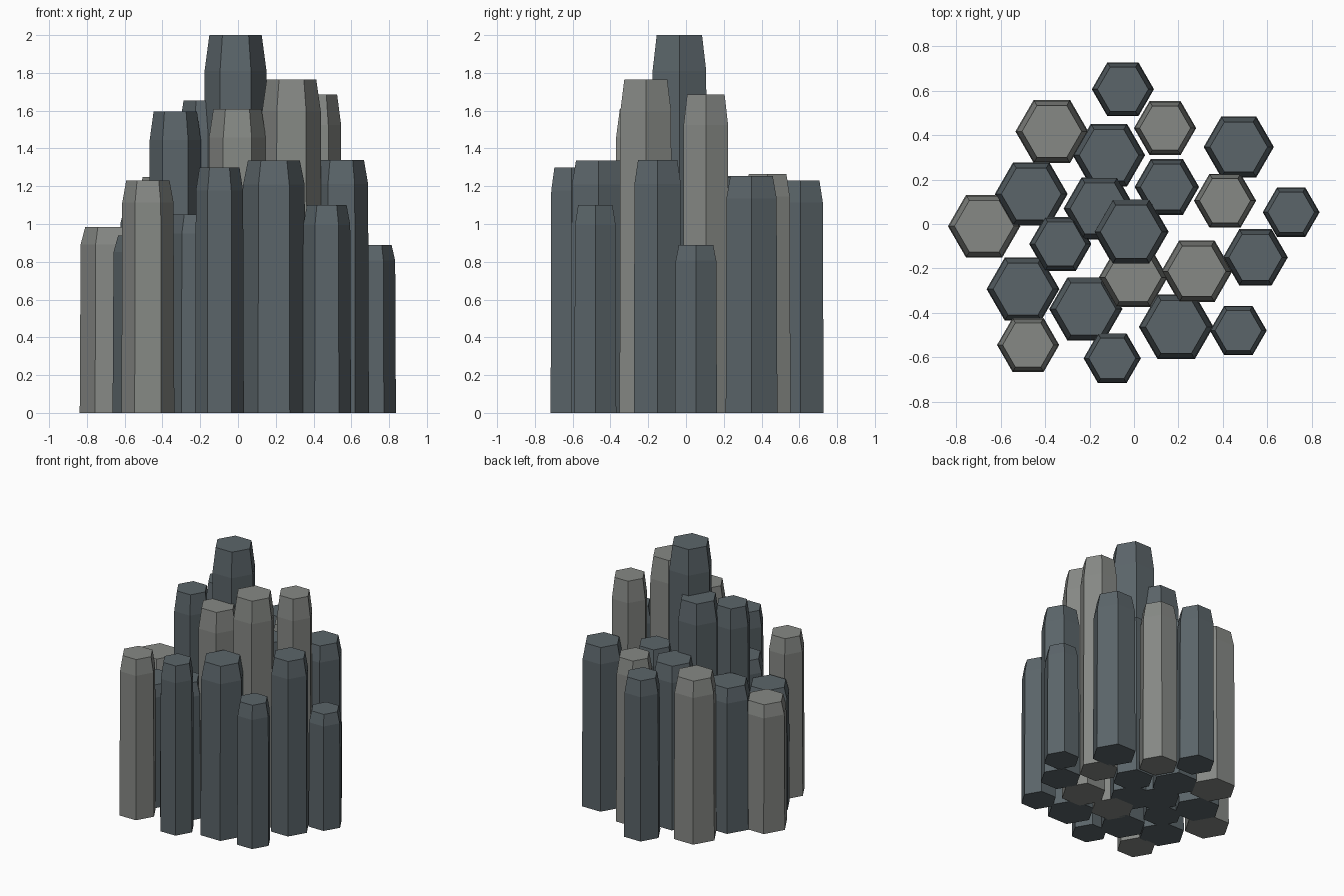
import bpy
import bmesh
from math import cos, sin, pi

cube = bpy.data.objects.get("Cube")
if cube:
    bpy.data.objects.remove(cube, do_unlink=True)


def material(name, color):
    mat = bpy.data.materials.new(name)
    mat.use_nodes = True
    mat.diffuse_color = color
    bsdf = next(n for n in mat.node_tree.nodes if n.type == 'BSDF_PRINCIPLED')
    bsdf.inputs["Base Color"].default_value = color
    return mat


dark_stone = material("dark slate stone", (0.105, 0.130, 0.143, 1))
pale_stone = material("pale grey stone", (0.24, 0.25, 0.235, 1))

SIDES = 6
SHOULDER_HEIGHT = 0.905
SHOULDER_WIDTH = 0.97
TOP_WIDTH = 0.82


def hexagonal_column(name, x, y, radius, height, mat):
    """Slightly tapering prism with a sloped shoulder and a flat top."""
    bm = bmesh.new()
    sections = ((1, 0), (SHOULDER_WIDTH, SHOULDER_HEIGHT), (TOP_WIDTH, 1))
    rings = []
    for width, level in sections:
        rings.append([bm.verts.new((radius * width * cos(2 * pi * i / SIDES),
                                    radius * width * sin(2 * pi * i / SIDES),
                                    height * level)) for i in range(SIDES)])
    for low, high in zip(rings, rings[1:]):
        for i in range(SIDES):
            j = (i + 1) % SIDES
            bm.faces.new((low[i], low[j], high[j], high[i]))
    bm.faces.new(rings[0][::-1])
    bm.faces.new(rings[-1])
    mesh = bpy.data.meshes.new(name)
    bm.to_mesh(mesh)
    bm.free()
    mesh.materials.append(mat)
    obj = bpy.data.objects.new(name, mesh)
    obj.location = (x, y, 0)
    bpy.context.collection.objects.link(obj)


# Dark columns, back to front: x, y, radius, height
dark_columns = [
    (-.05, .607, .14, 1.23), (-.113, .31, .163, 1.255),
    (.472, .347, .158, 1.255), (-.463, .135, .164, 1.11),
    (.148, .167, .145, 1.25), (.708, .053, .128, .89),
    (-.155, .07, .162, 1.655), (-.013, -.035, .169, 2),
    (-.332, -.09, .14, 1.595), (.547, -.15, .146, 1.34),
    (-.5, -.293, .164, .94), (-.217, -.383, .165, 1.05),
    (-.098, -.605, .129, 1.3), (.19, -.463, .168, 1.335),
    (.47, -.48, .128, 1.1),
]

# Pale columns, back to front
pale_columns = [
    (-.37, .417, .164, 1.25), (.14, .432, .14, 1.265),
    (-.675, -.01, .163, .985), (.41, .105, .14, 1.685),
    (-.003, -.24, .155, 1.61), (.283, -.213, .16, 1.765),
    (-.477, -.545, .14, 1.23),
]

for label, mat, columns in (("dark_column", dark_stone, dark_columns),
                            ("pale_column", pale_stone, pale_columns)):
    for number, (x, y, radius, height) in enumerate(columns, 1):
        hexagonal_column(f"{label}_{number}", x, y, radius, height, mat)
